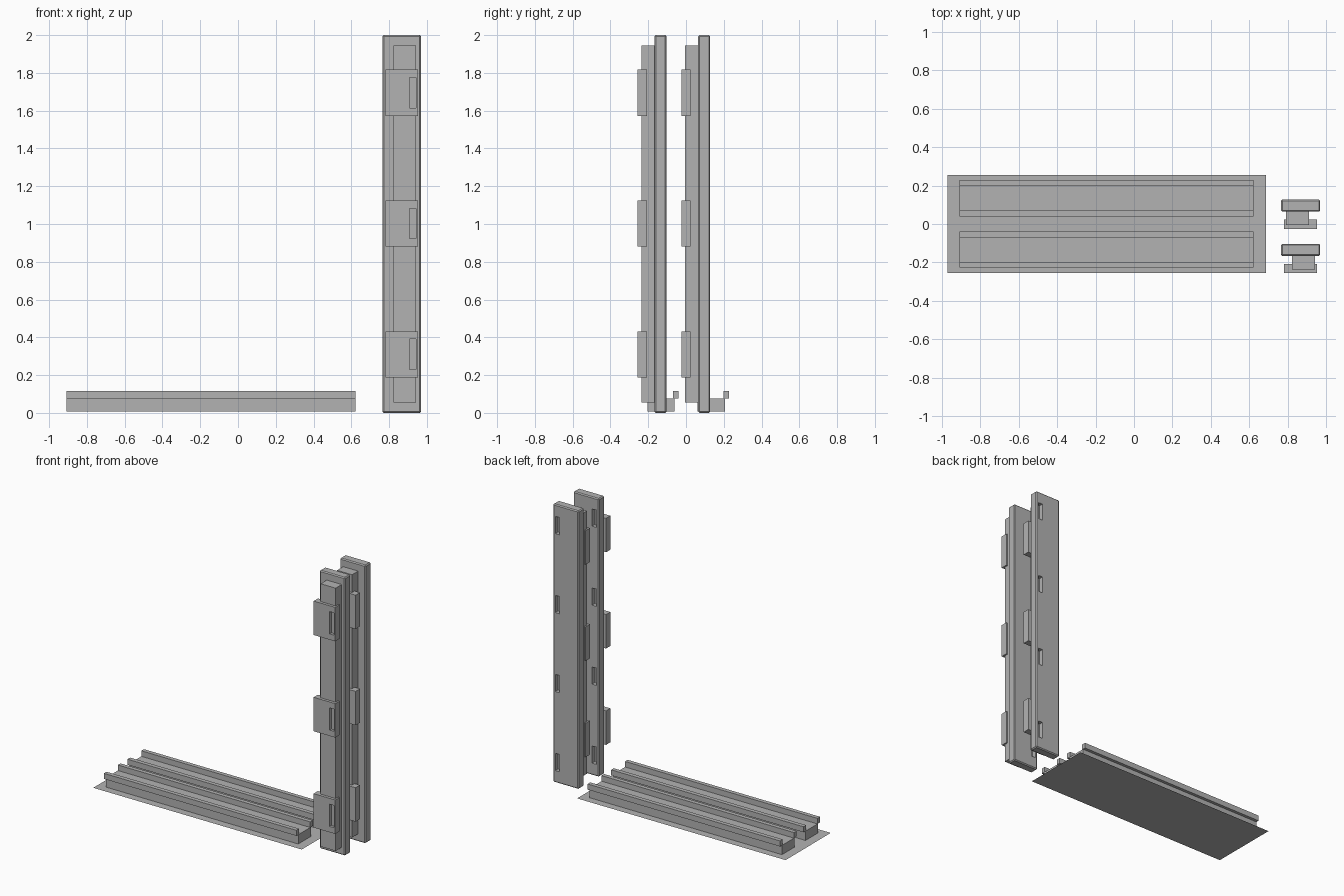
import bpy, bmesh

if "Cube" in bpy.data.objects:
    bpy.data.objects.remove(bpy.data.objects["Cube"])

grey = bpy.data.materials.new("plain_grey")
grey.diffuse_color = (0.45, 0.45, 0.45, 1)
grey.use_nodes = True
grey.node_tree.nodes["Principled BSDF"].inputs["Base Color"].default_value = grey.diffuse_color


def finish(name, bm):
    bmesh.ops.recalc_face_normals(bm, faces=bm.faces)
    mesh = bpy.data.meshes.new(name)
    bm.to_mesh(mesh)
    bm.free()
    mesh.materials.append(grey)
    ob = bpy.data.objects.new(name, mesh)
    bpy.context.collection.objects.link(ob)
    return ob


def add_box(bm, x, y, z):
    """Box between (low, high) pairs on each axis."""
    vs = bmesh.ops.create_cube(bm, size=1)["verts"]
    for v in vs:
        for i, (lo, hi) in enumerate((x, y, z)):
            v.co[i] = (lo + hi) / 2 + v.co[i] * (hi - lo)


def box(name, x, y, z, chamfer=0):
    bm = bmesh.new()
    add_box(bm, x, y, z)
    if chamfer:
        bmesh.ops.bevel(bm, geom=bm.edges[:], offset=chamfer, segments=1,
                        affect='EDGES')
    return finish(name, bm)


def cut(ob, boxes):
    """Sink rectangular pockets into a part."""
    bm = bmesh.new()
    for b in boxes:
        add_box(bm, *b)
    cutter = finish("pocket_cutter", bm)
    cutter.hide_render = True
    mod = ob.modifiers.new("pockets", 'BOOLEAN')
    mod.operation, mod.solver, mod.object = 'DIFFERENCE', 'EXACT', cutter
    bpy.context.view_layer.objects.active = ob
    bpy.ops.object.modifier_apply(modifier=mod.name)
    bpy.data.objects.remove(cutter)


# Base sheet
bm = bmesh.new()
bm.faces.new([bm.verts.new((x, y, 0.005)) for x, y in
              ((-0.972, -0.256), (0.687, -0.256), (0.687, 0.256), (-0.972, 0.256))])
finish("base_sheet", bm)

# Two rails: block with an overhanging lip along each long edge
half = [(0.072, 0.008), (0.072, 0.075), (0.094, 0.075), (0.094, 0.115),
        (0.064, 0.115), (0.064, 0.075)]
profile = half + [(-y, z) for y, z in reversed(half)]
for name, yc in (("front_rail", -0.133), ("rear_rail", 0.134)):
    bm = bmesh.new()
    face = bm.faces.new([bm.verts.new((-0.908, yc + y, z)) for y, z in profile])
    ext = bmesh.ops.extrude_face_region(bm, geom=[face])["geom"]
    bmesh.ops.translate(bm, vec=(1.531, 0, 0),
                        verts=[v for v in ext if isinstance(v, bmesh.types.BMVert)])
    finish(name, bm)

# Two upright posts, the rear one mirrored left to right
XC = 0.867
for name, y0, side in (("front", -0.256, 1), ("rear", -0.025, -1)):
    def span(a, b):
        return tuple(sorted((XC + side * a, XC + side * b)))

    # Back plate with four pockets near one edge of its rear face
    plate = box(name + "_plate", span(-0.102, 0.102), (y0 + 0.089, y0 + 0.153),
                (0, 2), 0.007)
    cut(plate, [(span(-0.083, -0.048), (y0 + 0.123, y0 + 0.2), (z - 0.062, z + 0.062))
                for z in (0.148, 0.716, 1.284, 1.852)])
    # Rib standing off the plate
    box(name + "_rib", span(-0.044, 0.075), (y0 + 0.020, y0 + 0.091), (0.055, 1.945))
    # Three clips, each with a pocket
    for i, z in enumerate((0.31, 1.003, 1.695)):
        clip = box(f"{name}_clip_{i + 1}", span(-0.086, 0.086), (y0, y0 + 0.049),
                   (z - 0.122, z + 0.122))
        cut(clip, [(span(0.041, 0.076), (y0 - 0.05, y0 + 0.022), (z - 0.08, z + 0.08))])
        # open the rib under the pocket only as far as its own face
